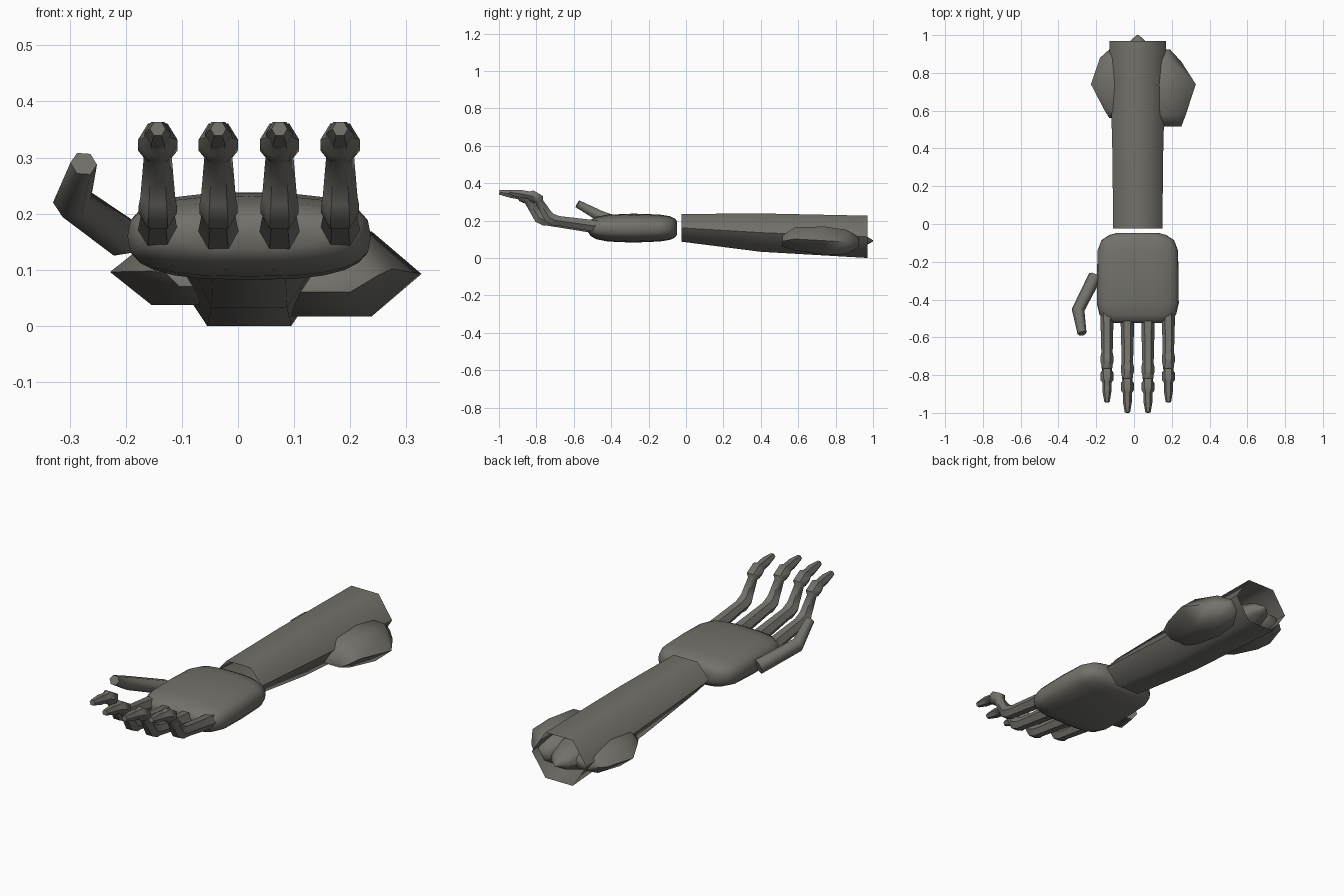
import bpy, bmesh, math
from mathutils import Vector

if "Cube" in bpy.data.objects:
    bpy.data.objects.remove(bpy.data.objects["Cube"])

mat = bpy.data.materials.new("warm_grey")
mat.diffuse_color = (0.17, 0.165, 0.145, 1)
mat.use_nodes = True
mat.node_tree.nodes["Principled BSDF"].inputs["Base Color"].default_value = mat.diffuse_color


def loft(name, rings, n=6, p=2.0, caps=True, angle=65):
    """Skin rings of (centre, side axis, up axis, half width, half height)."""
    bm = bmesh.new()
    loops = []
    for c, u, v, ru, rv in rings:
        loop = []
        for i in range(n):
            a = 2 * math.pi * i / n
            cs, sn = math.cos(a), math.sin(a)
            x = math.copysign(abs(cs) ** (2 / p), cs) * ru
            z = math.copysign(abs(sn) ** (2 / p), sn) * rv
            loop.append(bm.verts.new(Vector(c) + u * x + v * z))
        loops.append(loop)
    for a, b in zip(loops, loops[1:]):
        for i in range(n):
            j = (i + 1) % n
            bm.faces.new((a[i], a[j], b[j], b[i]))
    if caps:
        bm.faces.new(loops[0])
        bm.faces.new(loops[-1])
    bmesh.ops.recalc_face_normals(bm, faces=bm.faces)
    me = bpy.data.meshes.new(name)
    bm.to_mesh(me)
    bm.free()
    me.materials.append(mat)
    ob = bpy.data.objects.new(name, me)
    bpy.context.collection.objects.link(ob)
    bpy.ops.object.select_all(action='DESELECT')
    ob.select_set(True)
    bpy.context.view_layer.objects.active = ob
    bpy.ops.object.shade_smooth_by_angle(angle=math.radians(angle))
    return ob


X, Z = Vector((1, 0, 0)), Vector((0, 0, 1))


def along_y(name, cx, sections, **kw):
    """Loft along y from (y, half width, bottom z, top z); hexes have flat tops."""
    flat = 0.866 if kw.get("n", 6) == 6 else 1
    return loft(name, [((cx, y, (lo + hi) / 2), X, Z, w, (hi - lo) / 2 / flat)
                       for y, w, lo, hi in sections], **kw)


def tube(name, path, angle=65):
    """Hexagonal tube through (x, y, z, radius) points with mitred bends."""
    pts = [Vector(q[:3]) for q in path]
    rings = []
    for i, c in enumerate(pts):
        d1 = (c - pts[max(i - 1, 0)]).normalized()
        d2 = (pts[min(i + 1, len(pts) - 1)] - c).normalized()
        t = (d1 + d2).normalized()
        u = (X - t * X.dot(t)).normalized()
        rings.append((c, u, t.cross(u), path[i][3], path[i][3]))
    return loft(name, rings, angle=angle)


# Forearm: open six-sided sleeve
along_y("forearm", 0.02, [(-0.025, 0.13, 0.087, 0.235), (0.4, 0.135, 0.033, 0.238),
                          (0.97, 0.15, 0.0, 0.226)], caps=False)

# Muscle bulges near the elbow
along_y("outer_muscle", 0.15, [(0.515, 0.10, 0.06, 0.12), (0.58, 0.125, 0.04, 0.163),
                               (0.74, 0.177, 0.017, 0.168), (0.86, 0.10, 0.02, 0.15),
                               (0.925, 0.04, 0.06, 0.11)])
along_y("inner_muscle", -0.08, [(0.56, 0.05, 0.07, 0.12), (0.6, 0.075, 0.055, 0.14),
                                (0.74, 0.148, 0.037, 0.155), (0.88, 0.10, 0.05, 0.135),
                                (0.925, 0.05, 0.07, 0.115)])
along_y("core_muscle", 0.02, [(0.52, 0.05, 0.08, 0.12), (0.65, 0.12, 0.035, 0.15),
                              (0.85, 0.12, 0.03, 0.15), (0.96, 0.05, 0.065, 0.12),
                              (1.0, 0.006, 0.088, 0.094)])

# Palm: rounded slab
along_y("palm", 0.02, [(-0.047, 0.11, 0.125, 0.195), (-0.058, 0.15, 0.11, 0.21),
                       (-0.085, 0.192, 0.097, 0.223), (-0.14, 0.213, 0.088, 0.232),
                       (-0.28, 0.216, 0.082, 0.237), (-0.42, 0.217, 0.088, 0.231),
                       (-0.48, 0.203, 0.10, 0.22), (-0.51, 0.175, 0.118, 0.205),
                       (-0.523, 0.13, 0.137, 0.188)], n=24, p=2.8)

# Fingers: one jointed tube each, the middle pair reaching further
for i, x in enumerate((-0.143, -0.035, 0.074, 0.182)):
    s = -0.055 if i in (1, 2) else 0.0
    tube(f"finger_{i + 1}", [
        (x, -0.455 + s, 0.167, 0.036),
        (x, -0.68 + s, 0.198, 0.030),
        (x, -0.70 + s, 0.201, 0.034),
        (x, -0.73 + s, 0.215, 0.034),
        (x, -0.74 + s, 0.230, 0.031),
        (x, -0.785 + s, 0.300, 0.025),
        (x, -0.788 + s, 0.312, 0.035),
        (x, -0.825 + s, 0.332, 0.035),
        (x, -0.84 + s, 0.335, 0.024),
        (x, -0.885 + s, 0.343, 0.024),
        (x, -0.943 + s, 0.351, 0.014)], angle=50)

# Thumb
tube("thumb", [(-0.205, -0.275, 0.157, 0.036), (-0.296, -0.455, 0.222, 0.034),
               (-0.275, -0.58, 0.289, 0.024)])
